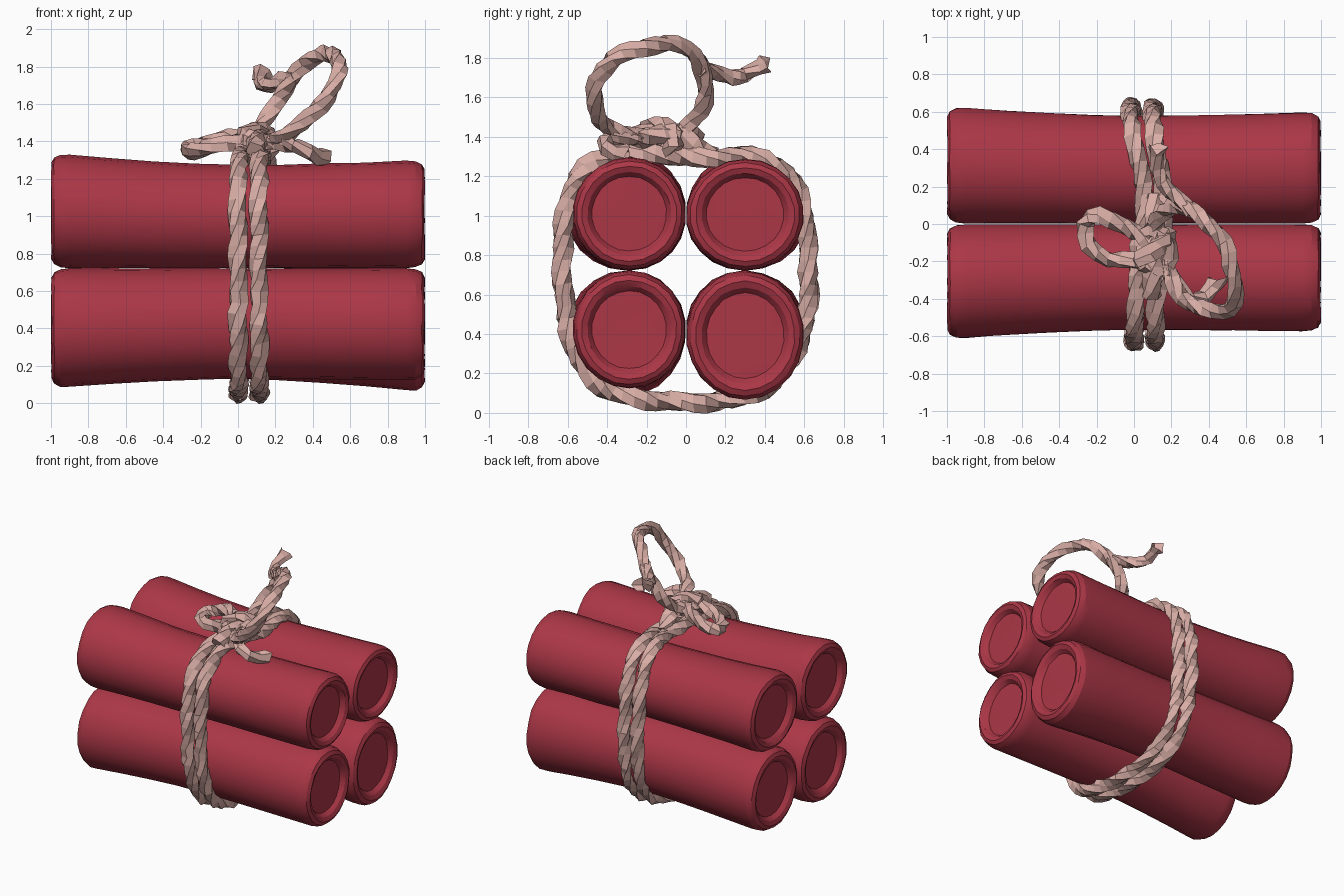
import bpy, bmesh, math, random
from mathutils import Vector, Quaternion

if "Cube" in bpy.data.objects:
    bpy.data.objects.remove(bpy.data.objects["Cube"])

random.seed(4)


def material(name, rgb):
    m = bpy.data.materials.new(name)
    m.diffuse_color = (*rgb, 1)
    m.use_nodes = True
    m.node_tree.nodes["Principled BSDF"].inputs["Base Color"].default_value = m.diffuse_color
    return m


RED = material("red paper", (0.41, 0.038, 0.062))
ROPE = material("pale rope", (0.69, 0.42, 0.38))


def finish(bm, name, mat):
    bmesh.ops.recalc_face_normals(bm, faces=bm.faces)
    me = bpy.data.meshes.new(name)
    bm.to_mesh(me)
    bm.free()
    me.materials.append(mat)
    ob = bpy.data.objects.new(name, me)
    bpy.context.collection.objects.link(ob)
    return ob


def bridge(bm, a, b):
    n = len(a)
    for i in range(n):
        bm.faces.new((a[i], a[(i + 1) % n], b[(i + 1) % n], b[i]))


# Sticks: waisted tubes with a rolled rim and a recessed cap at both ends
def bend(x, r):
    left, mid, right = r
    return mid + ((left if x < 0 else right) - mid) * min(1, abs(x) / 0.95) ** 1.6


END = [(0.955, 0.55), (0.955, 0.66), (0.985, 0.74), (0.998, 0.84),
       (0.985, 0.93), (0.95, 0.985), (0.90, 1.0)]     # x, share of radius


def stick(name, sy, sz, ry, rz, sides=22):
    bm = bmesh.new()
    prof = [(-x, s) for x, s in END]
    prof += [(x, 1.0) for x in (-0.68, -0.45, -0.22, 0, 0.22, 0.45, 0.68)]
    prof += [(x, s) for x, s in reversed(END)]
    rings = []
    for x, s in prof:
        a, b = bend(x, ry), bend(x, rz)
        cy, cz = sy * a, 0.722 + sz * b
        ring = []
        for i in range(sides):
            t = math.tau * (i + 0.5) / sides
            k = s * random.uniform(0.99, 1.005)
            ring.append(bm.verts.new((x + random.uniform(-0.004, 0.002) * (1 if x > 0 else -1),
                                      cy + a * k * math.cos(t), cz + b * k * math.sin(t))))
        rings.append(ring)
    for a, b in zip(rings, rings[1:]):
        bridge(bm, a, b)
    bm.faces.new(rings[0])
    bm.faces.new(rings[-1])
    ob = finish(bm, name, RED)
    bpy.context.view_layer.objects.active = ob
    ob.select_set(True)
    bpy.ops.object.shade_smooth_by_angle(angle=math.radians(22))
    ob.select_set(False)


stick("stick_top_front", -1, 1, (0.308, 0.284, 0.288), (0.306, 0.276, 0.288))
stick("stick_top_back", 1, 1, (0.314, 0.290, 0.300), (0.300, 0.274, 0.284))
stick("stick_bottom_front", -1, -1, (0.306, 0.284, 0.288), (0.320, 0.296, 0.300))
stick("stick_bottom_back", 1, -1, (0.308, 0.290, 0.300), (0.312, 0.296, 0.330))


# Rope: a twisted three-lobed section swept along a smooth path
def smooth_path(pts, closed, step=0.06):
    p = [Vector(q) for q in pts]
    n = len(p)
    at = (lambda i: p[i % n]) if closed else (lambda i: p[max(0, min(n - 1, i))])
    out = []
    for i in range(n if closed else n - 1):
        a, b, c, d = at(i - 1), at(i), at(i + 1), at(i + 2)
        k = max(1, round((c - b).length / step))
        for j in range(k):
            t = j / k
            out.append(0.5 * (2 * b + (c - a) * t + (2 * a - 5 * b + 4 * c - d) * t * t
                              + (3 * b - a - 3 * c + d) * t ** 3))
    if not closed:
        out.append(p[-1])
    return out


def rope(name, pts, r=0.047, closed=False, frayed=False):
    path = smooth_path(pts, closed)
    n = len(path)
    bm = bmesh.new()
    rings, normal, old = [], None, None
    for i, c in enumerate(path):
        nxt = path[(i + 1) % n] if closed or i < n - 1 else c
        prv = path[i - 1] if closed or i > 0 else c
        tan = (nxt - prv).normalized()
        if normal is None:
            normal = tan.orthogonal().normalized()
        else:
            normal = old.rotation_difference(tan) @ normal
        old = tan

        def ring(center, scale, jit, reach=0.0):
            vs = []
            for k in range(6):
                q = Quaternion(tan, math.tau * k / 6 + i * 0.45)
                rad = r * scale * (1.1 if k % 2 else 0.9)
                wob = Vector([random.uniform(-jit, jit) for _ in range(3)])
                push = tan * reach * random.uniform(0.2, 1)
                vs.append(bm.verts.new(center + q @ normal * rad + wob + push))
            return vs

        rings.append(ring(c, 1, 0.006))
    if frayed:
        rings.append(ring(path[-1], 1.35, 0.012, 0.08))
    for a, b in zip(rings, rings[1:]):
        bridge(bm, a, b)
    if closed:
        # join the seam at the twist that fits best
        a, b = rings[-1], rings[0]
        s = min(range(6), key=lambda s: sum((a[k].co - b[(k + s) % 6].co).length for k in range(6)))
        bridge(bm, a, b[s:] + b[:s])
    else:
        bm.faces.new(rings[0])
        tip = bm.verts.new(path[-1])
        for k in range(6):
            bm.faces.new((rings[-1][k], rings[-1][(k + 1) % 6], tip))
    finish(bm, name, ROPE)


# Two wraps around the bundle, leaning together at the knot
WRAP = [(0.0, -0.62, 0.60), (0.0, -0.62, 0.95), (0.0, -0.55, 1.19), (0.01, -0.40, 1.305),
        (0.03, -0.15, 1.315), (0.06, 0.10, 1.29), (0.03, 0.33, 1.30), (-0.01, 0.51, 1.21),
        (-0.02, 0.60, 1.0), (-0.01, 0.62, 0.60), (0.0, 0.56, 0.33), (0.01, 0.40, 0.125),
        (0.0, 0.10, 0.055), (0.0, -0.20, 0.07), (0.0, -0.42, 0.13), (0.0, -0.57, 0.33)]
rope("wrap_left", WRAP, 0.05, closed=True)
rope("wrap_right", [(x * 0.7 + 0.112, y, z) for x, y, z in WRAP], 0.05, closed=True)

# Upright bow loop
rope("bow_loop_large", [(0.10, -0.12, 1.40), (0.18, -0.25, 1.40), (0.26, -0.39, 1.44),
                        (0.39, -0.46, 1.54), (0.52, -0.45, 1.70), (0.54, -0.32, 1.82),
                        (0.48, -0.10, 1.87), (0.36, 0.04, 1.82), (0.25, 0.10, 1.68),
                        (0.16, 0.07, 1.53), (0.10, -0.03, 1.41)], 0.045)

# Flat bow loop on the left
rope("bow_loop_small", [(0.08, -0.10, 1.42), (-0.05, -0.01, 1.42), (-0.18, 0.045, 1.39),
                        (-0.265, 0.0, 1.355), (-0.24, -0.11, 1.35), (-0.13, -0.19, 1.37),
                        (0.0, -0.19, 1.40), (0.10, -0.15, 1.41)], 0.045)

# Loose ends
rope("upper_loose_end", [(0.31, 0.07, 1.75), (0.24, 0.13, 1.73), (0.16, 0.22, 1.70),
                         (0.12, 0.30, 1.72), (0.12, 0.37, 1.75)], 0.04, frayed=True)
rope("lower_loose_end", [(0.14, -0.18, 1.40), (0.22, -0.31, 1.40), (0.30, -0.41, 1.375),
                         (0.38, -0.40, 1.34), (0.42, -0.34, 1.32)], 0.043, frayed=True)

# Knot: crossed turns of rope around the middle of the bow
rope("knot_turn_across", [(0.02, -0.20, 1.37), (0.03, -0.19, 1.44), (0.09, -0.15, 1.465),
                          (0.16, -0.09, 1.44), (0.18, -0.06, 1.36), (0.10, -0.13, 1.32)],
     0.05, closed=True)
rope("knot_turn_along", [(0.09, -0.38, 1.35), (0.10, -0.28, 1.40), (0.12, -0.15, 1.42),
                         (0.12, -0.02, 1.40), (0.11, 0.08, 1.33), (0.10, 0.14, 1.30)], 0.055)
rope("knot_turn_front", [(0.03, -0.12, 1.40), (0.06, -0.22, 1.41), (0.13, -0.25, 1.40),
                         (0.19, -0.18, 1.40), (0.16, -0.06, 1.42), (0.08, -0.04, 1.42)],
     0.05, closed=True)
